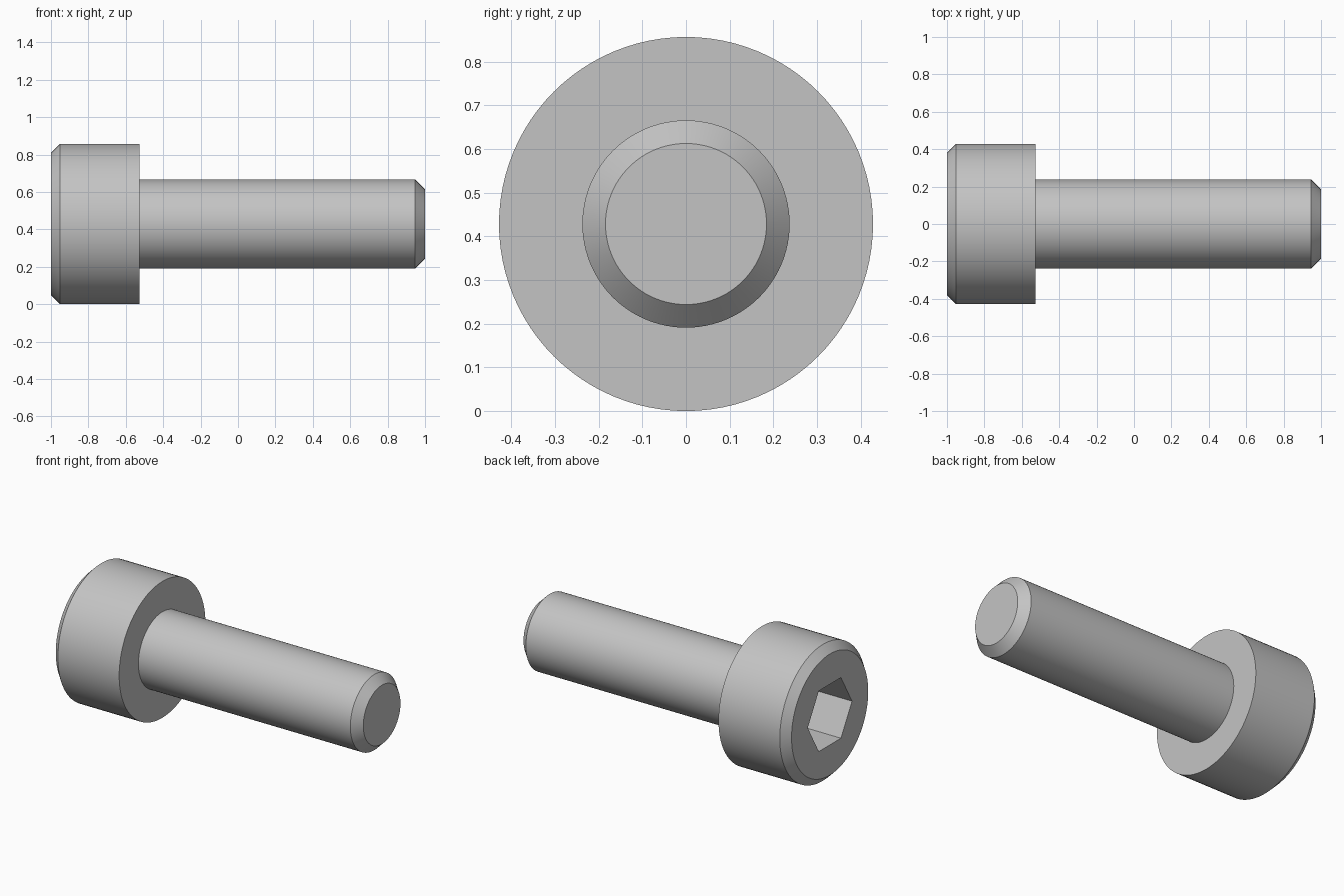
import bpy
import bmesh
import math
from mathutils import Matrix, Vector

cube = bpy.data.objects.get("Cube")
if cube:
    bpy.data.objects.remove(cube, do_unlink=True)

# Main dimensions
HEAD_R, HEAD_END, HEAD_BEVEL = 0.4285, -0.526, 0.048
SHANK_R, SHANK_BEVEL = 0.2375, 0.053
SOCKET_R, SOCKET_DEPTH = 0.22, 0.24
SEGMENTS = 96
AXIS = Vector((1, 0, 0))

steel = bpy.data.materials.new("grey_steel")
steel.use_nodes = True
steel.diffuse_color = (0.55, 0.55, 0.55, 1)
steel.node_tree.nodes["Principled BSDF"].inputs["Base Color"].default_value = steel.diffuse_color


def make_object(name, bm):
    bmesh.ops.recalc_face_normals(bm, faces=bm.faces)
    mesh = bpy.data.meshes.new(name)
    bm.to_mesh(mesh)
    bm.free()
    mesh.materials.append(steel)
    obj = bpy.data.objects.new(name, mesh)
    bpy.context.collection.objects.link(obj)
    obj.location.z = HEAD_R
    return obj


def lathe(name, profile):
    """Spin (x, radius) points about the x axis and cap both ends."""
    bm = bmesh.new()
    verts = [bm.verts.new((x, 0, r)) for x, r in profile]
    edges = [bm.edges.new(pair) for pair in zip(verts, verts[1:])]
    bmesh.ops.spin(bm, geom=verts + edges, cent=(0, 0, 0), axis=AXIS,
                   angle=math.tau, steps=SEGMENTS, use_merge=True)
    bmesh.ops.remove_doubles(bm, verts=bm.verts, dist=1e-5)
    bmesh.ops.holes_fill(bm, edges=[e for e in bm.edges if e.is_boundary], sides=0)
    return make_object(name, bm)


# Chamfered head and shank as one turned solid
screw = lathe("socket_head_screw", [
    (-1, HEAD_R - HEAD_BEVEL),
    (-1 + HEAD_BEVEL, HEAD_R),
    (HEAD_END, HEAD_R),
    (HEAD_END, SHANK_R),
    (1 - SHANK_BEVEL, SHANK_R),
    (1, SHANK_R - SHANK_BEVEL),
])

# Hexagonal socket, corners pointing along y
bm = bmesh.new()
bmesh.ops.create_cone(bm, cap_ends=True, segments=6, radius1=SOCKET_R,
                      radius2=SOCKET_R, depth=2 * SOCKET_DEPTH)
corner = math.atan2(bm.verts[:][0].co.y, bm.verts[:][0].co.x)
bmesh.ops.rotate(bm, verts=bm.verts, matrix=Matrix.Rotation(math.pi / 2 - corner, 3, "Z"))
bmesh.ops.rotate(bm, verts=bm.verts, matrix=Matrix.Rotation(math.pi / 2, 3, "Y"))
bmesh.ops.translate(bm, verts=bm.verts, vec=-AXIS)
cutter = make_object("socket_cutter", bm)
cutter.hide_render = True

# Cut the socket, then drop the cutter
cut = screw.modifiers.new("socket", "BOOLEAN")
cut.operation = "DIFFERENCE"
cut.solver = "EXACT"
cut.object = cutter
bpy.ops.object.select_all(action="DESELECT")
screw.select_set(True)
bpy.context.view_layer.objects.active = screw
bpy.ops.object.modifier_apply(modifier=cut.name)
bpy.data.objects.remove(cutter, do_unlink=True)

# Smooth round walls, crisp chamfers and socket
bpy.ops.object.shade_smooth_by_angle(angle=math.radians(30))
